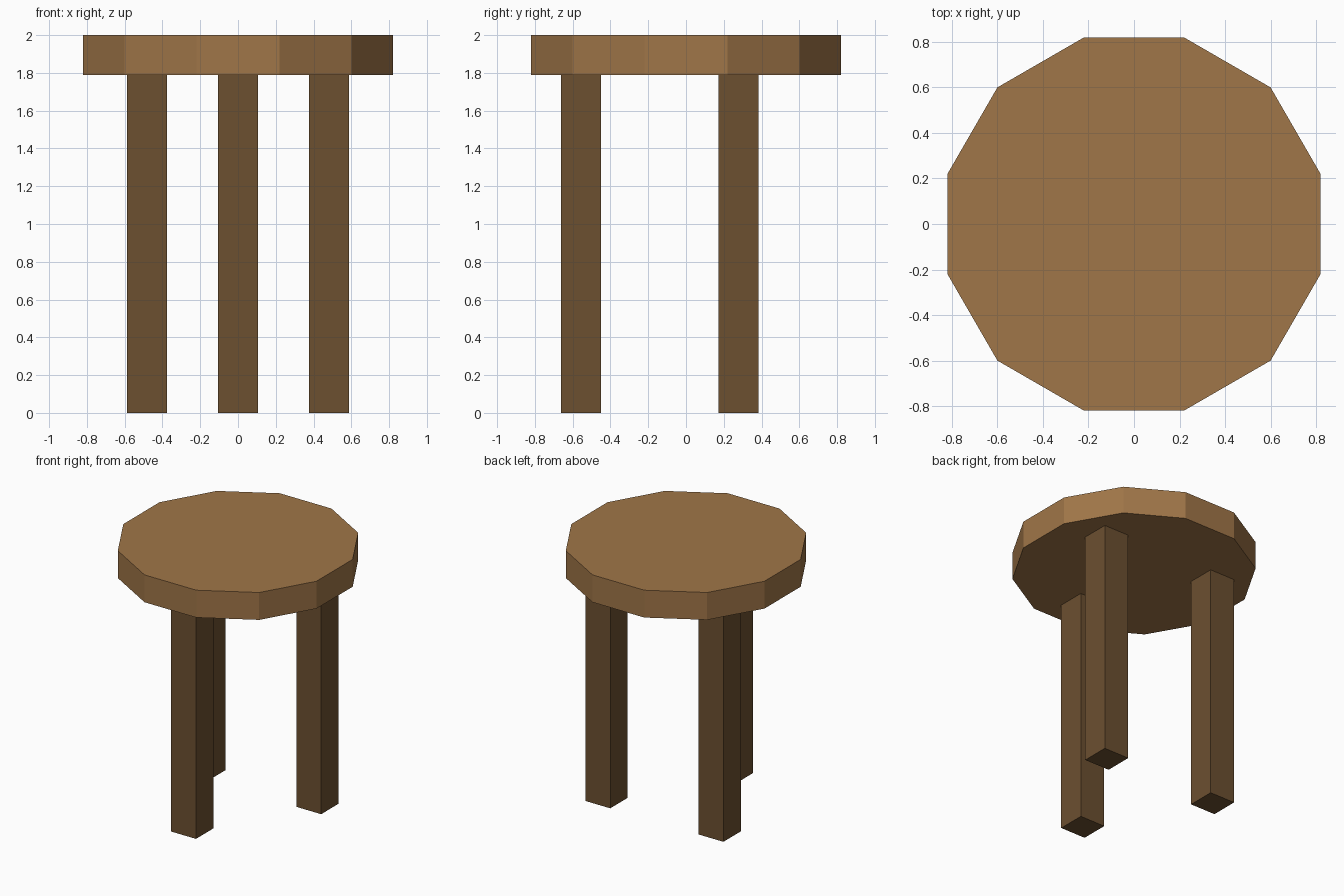
import bpy
from math import radians, sin, cos

cube = bpy.data.objects.get("Cube")
if cube:
    bpy.data.objects.remove(cube, do_unlink=True)

SEAT_BOTTOM, TOP = 1.79, 2.0
LEG_WIDTH, LEG_RING = 0.212, 0.555


def make_material(name, rgb):
    mat = bpy.data.materials.new(name)
    mat.use_nodes = True
    mat.diffuse_color = (*rgb, 1)
    mat.node_tree.nodes["Principled BSDF"].inputs["Base Color"].default_value = (*rgb, 1)
    return mat


def finish(name, mat):
    obj = bpy.context.object
    obj.name = obj.data.name = name
    obj.data.materials.append(mat)
    return obj


light_wood = make_material("light_wood", (0.35, 0.18, 0.065))
dark_wood = make_material("dark_wood", (0.15, 0.08, 0.03))

# Twelve-sided seat with flat sides facing the axes
bpy.ops.mesh.primitive_cylinder_add(
    vertices=12, radius=0.849, depth=TOP - SEAT_BOTTOM,
    location=(0, 0, (TOP + SEAT_BOTTOM) / 2), rotation=(0, 0, radians(15)))
finish("seat", light_wood)

# Three square legs, evenly spaced around the centre
for name, angle in (("front_leg", -90), ("back_left_leg", 30), ("back_right_leg", 150)):
    a = radians(angle)
    bpy.ops.mesh.primitive_cube_add(
        size=1, location=(LEG_RING * cos(a), LEG_RING * sin(a), SEAT_BOTTOM / 2))
    bpy.context.object.scale = (LEG_WIDTH, LEG_WIDTH, SEAT_BOTTOM)
    bpy.ops.object.transform_apply(location=False, rotation=False, scale=True)
    finish(name, dark_wood)
